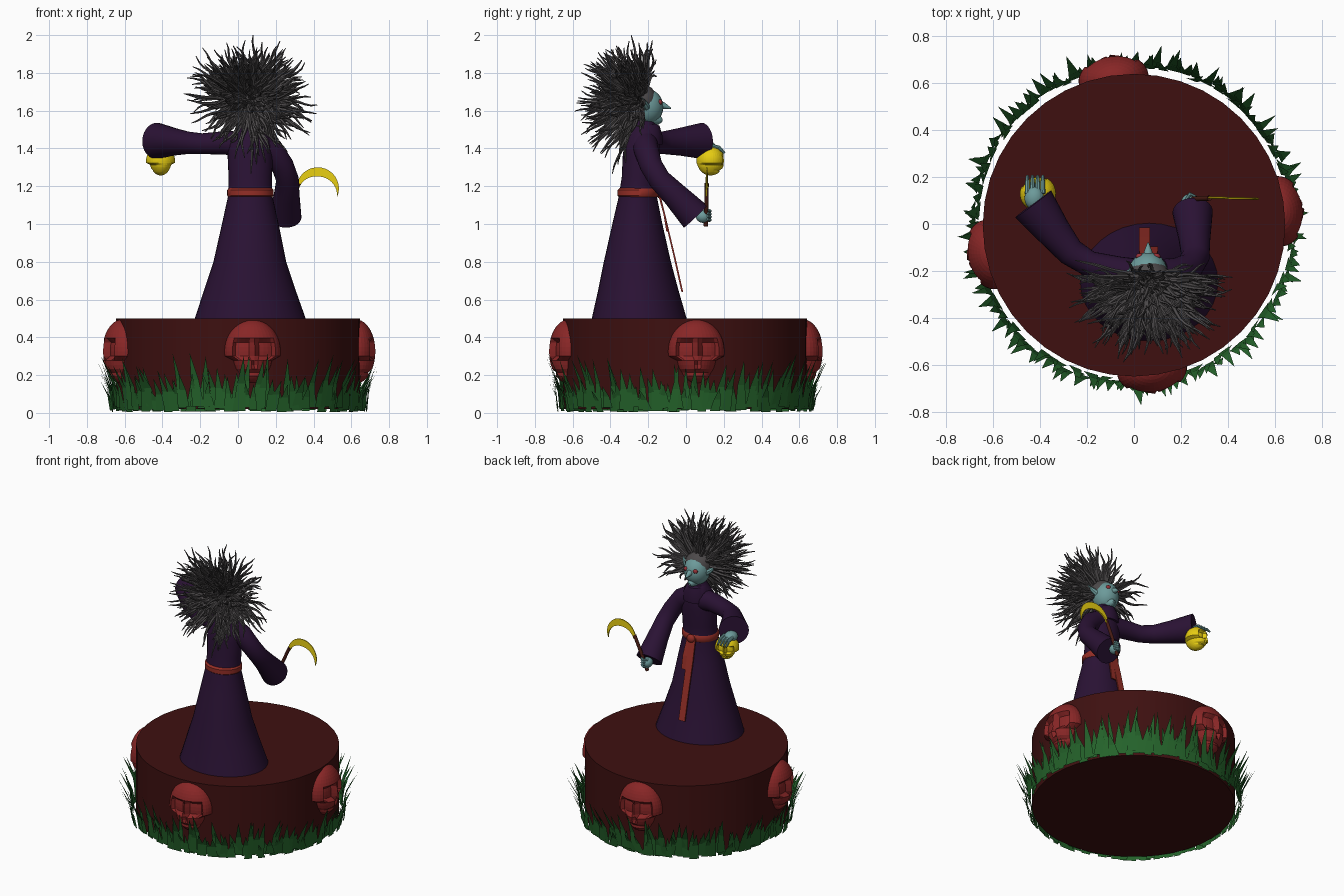
import bpy, bmesh, math, random
from mathutils import Vector, Matrix

if "Cube" in bpy.data.objects:
    bpy.data.objects.remove(bpy.data.objects["Cube"])
random.seed(7)


def mat(name, r, g, b):
    m = bpy.data.materials.new(name)
    lin = lambda c: (c / 255 / 12.92) if c < 11 else ((c / 255 + 0.055) / 1.055) ** 2.4
    m.diffuse_color = (lin(r), lin(g), lin(b), 1)
    m.use_nodes = True
    m.node_tree.nodes["Principled BSDF"].inputs["Base Color"].default_value = m.diffuse_color
    return m


BASE = mat("dark_maroon", 62, 16, 16)
BONE = mat("skull_red", 136, 38, 38)
ROBE = mat("deep_purple", 42, 18, 52)
SASH = mat("sash_red", 148, 46, 38)
GOLD = mat("gold", 230, 204, 18)
SKIN = mat("pale_teal", 108, 154, 154)
HAIR = mat("charcoal", 76, 73, 74)
GRASS = mat("grass_green", 36, 98, 42)
WOOD = mat("handle_brown", 72, 28, 20)
EYE = mat("eye_red", 150, 50, 56)


def finish(bm, name, material, smooth=True, fix=True):
    if fix:
        bmesh.ops.recalc_face_normals(bm, faces=bm.faces)
    me = bpy.data.meshes.new(name)
    bm.to_mesh(me)
    bm.free()
    me.materials.append(material)
    ob = bpy.data.objects.new(name, me)
    bpy.context.collection.objects.link(ob)
    if smooth:
        bpy.context.view_layer.objects.active = ob
        ob.select_set(True)
        bpy.ops.object.shade_smooth_by_angle(angle=math.radians(40))
        ob.select_set(False)
    return ob


def skin_rings(bm, rings):
    vs = [[bm.verts.new(p) for p in r] for r in rings]
    n = len(vs[0])
    for a, b in zip(vs, vs[1:]):
        for i in range(n):
            bm.faces.new((a[i], a[(i + 1) % n], b[(i + 1) % n], b[i]))
    bm.faces.new(vs[0][::-1])
    bm.faces.new(vs[-1])


def tube(bm, pts, radii, sides=16):
    pts = [Vector(p) for p in pts]
    rings = []
    side = None
    for i, p in enumerate(pts):
        t = (pts[min(i + 1, len(pts) - 1)] - pts[max(i - 1, 0)]).normalized()
        if side is None:
            side = t.orthogonal()
        side = (side - t * side.dot(t)).normalized()
        up = t.cross(side)
        rings.append([p + radii[i] * (side * math.cos(a) + up * math.sin(a))
                      for a in (k * math.tau / sides for k in range(sides))])
    skin_rings(bm, rings)


def tube_part(name, material, pts, radii, sides=16):
    bm = bmesh.new()
    tube(bm, pts, radii, sides)
    return finish(bm, name, material)


def lathe(name, material, rows, sides=32):
    # rows are (z, xmin, xmax, ymin, ymax) ellipses
    bm = bmesh.new()
    skin_rings(bm, [[((x0 + x1) / 2 + (x1 - x0) / 2 * math.cos(k * math.tau / sides),
                      (y0 + y1) / 2 + (y1 - y0) / 2 * math.sin(k * math.tau / sides), z)
                     for k in range(sides)] for z, x0, x1, y0, y1 in rows])
    return finish(bm, name, material)


def ball(name, material, c, r, seg=20):
    bm = bmesh.new()
    bmesh.ops.create_uvsphere(bm, u_segments=seg, v_segments=seg // 2 + 2, radius=1)
    bmesh.ops.transform(bm, verts=bm.verts, matrix=Matrix.Translation(c) @ Matrix.Diagonal((*r, 1)))
    return finish(bm, name, material)


def skull(name, material, c, size, turn):
    # unit skull faces +y, with sockets, nose hole, teeth and a narrow jaw pushed in by rule
    bm = bmesh.new()
    bmesh.ops.create_uvsphere(bm, u_segments=36, v_segments=22, radius=1)
    for v in bm.verts:
        x, y, z = v.co
        if z < -0.25:
            v.co.x *= 0.72
        if y > 0:
            if 0.15 < abs(x) < 0.66 and -0.22 < z < 0.4:
                v.co.y -= 0.3
            elif abs(x) < 0.13 and -0.5 < z < -0.25:
                v.co.y -= 0.2
            elif -0.75 < z < -0.62:
                v.co.y -= 0.12
    bmesh.ops.transform(bm, verts=bm.verts, matrix=Matrix.Translation(c) @
                        Matrix.Rotation(turn, 4, 'Z') @ Matrix.Diagonal((*size, 1)))
    return finish(bm, name, material, smooth=False)


# round plinth
lathe("plinth", BASE, [(0.02, -.645, .645, -.65, .64), (0.5, -.645, .645, -.65, .64)], 40)

# four skulls set in the plinth wall
for i, deg in enumerate((5, 98, 192, 277)):
    a = math.radians(deg)
    skull(f"plinth_skull_{i + 1}", BONE, (0.625 * math.cos(a), 0.625 * math.sin(a), 0.325),
          (0.15, 0.105, 0.17), a - math.pi / 2)

# ring of grass blades leaning outward
bm = bmesh.new()
for i in range(190):
    a = (i + random.uniform(-.4, .4)) * math.tau / 190
    rad = random.uniform(.66, .685)
    h = random.uniform(.1, .29)
    lean = h * random.uniform(.15, .38)
    tw = random.uniform(-.04, .04)
    z0 = random.uniform(.005, .035)
    w = random.uniform(.022, .034)
    out, tan = Vector((math.cos(a), math.sin(a), 0)), Vector((-math.sin(a), math.cos(a), 0))
    row = []
    for t, ww in ((0, 1), (.5, .65)):
        c = out * (rad + lean * t * t) + tan * tw * t + Vector((0, 0, z0 + h * t))
        row.append((bm.verts.new(c - tan * w * ww), bm.verts.new(c + tan * w * ww)))
    tip = bm.verts.new(out * (rad + lean) + tan * tw + Vector((0, 0, z0 + h)))
    bm.faces.new((row[0][0], row[0][1], row[1][1], row[1][0]))
    bm.faces.new((row[1][0], row[1][1], tip))
finish(bm, "grass_ring", GRASS, smooth=False, fix=False)

# robe, collar and belt
lathe("robe", ROBE, [
    (.495, -.23, .36, -.5, .005), (.65, -.18, .305, -.465, -.04), (.8, -.13, .255, -.435, -.08),
    (1.0, -.085, .215, -.39, -.125), (1.15, -.052, .182, -.355, -.155), (1.25, -.05, .18, -.34, -.15),
    (1.36, -.055, .185, -.335, -.14), (1.44, -.05, .18, -.325, -.14), (1.5, -.01, .14, -.3, -.15),
    (1.55, .02, .11, -.27, -.17)])
lathe("collar", ROBE, [(1.42, -.03, .155, -.31, -.125), (1.47, -.025, .15, -.3, -.125),
                       (1.52, 0, .125, -.28, -.14), (1.53, .02, .11, -.27, -.16)], 20)
lathe("belt", SASH, [(1.14, -.05, .18, -.35, -.155), (1.15, -.057, .189, -.363, -.147),
                     (1.18, -.057, .189, -.363, -.147), (1.19, -.05, .18, -.35, -.155)])


# sash tails hang over the robe front
def strip(name, pts, w):
    bm = bmesh.new()
    skin_rings(bm, [[(x - w, y - .004, z), (x + w, y - .004, z), (x + w, y + .005, z), (x - w, y + .005, z)]
                    for x, y, z in pts])
    finish(bm, name, SASH, smooth=False)


strip("sash_long_tail", [(.05, -.145, 1.17), (.045, -.11, 1.03), (.045, -.06, .82), (.045, -.02, .64)], .024)
strip("sash_short_tail", [(.075, -.145, 1.16), (.085, -.115, 1.05), (.085, -.1, .96)], .018)
ball("sash_knot", SASH, (.06, -.14, 1.165), (.03, .02, .028), 12)

# sleeves: shoulder, elbow, flared cuff
tube_part("left_sleeve", ROBE,
          [(.03, -.22, 1.42), (-.07, -.2, 1.43), (-.19, -.17, 1.425), (-.27, -.12, 1.43), (-.34, -.035, 1.435),
           (-.43, .085, 1.44)], [.07, .062, .055, .06, .073, .096], 24)
tube_part("right_sleeve", ROBE,
          [(.1, -.22, 1.43), (.18, -.21, 1.39), (.235, -.185, 1.31), (.262, -.14, 1.235), (.258, -.06, 1.155),
           (.25, .05, 1.04)], [.07, .065, .06, .06, .068, .086], 24)

# hands with fingers
ball("left_hand", SKIN, (-.425, .11, 1.405), (.042, .05, .035))
ball("right_hand", SKIN, (.235, .09, 1.04), (.034, .038, .034))
for i in range(4):
    x = -.455 + i * .022
    tube_part(f"left_finger_{i + 1}", SKIN, [(x, .13, 1.415), (x, .175, 1.405), (x, .205, 1.375)],
              [.011, .01, .006], 8)
    d = -.024 + i * .016
    tube_part(f"right_finger_{i + 1}", SKIN, [(.22, .1, 1.04 + d), (.24, .128, 1.045 + d), (.265, .115, 1.05 + d)],
              [.009, .009, .006], 8)

# gold skull held in the left hand
skull("held_skull", GOLD, (-.41, .13, 1.335), (.077, .075, .078), math.radians(20))

# sickle
tube_part("sickle_handle", WOOD, [(.225, .105, .99), (.27, .108, 1.1), (.322, .11, 1.215)], [.012, .011, .011], 10)
bm = bmesh.new()
rings = []
for i in range(25):
    t = i / 24
    a = math.radians(178 - 200 * t)
    w = .014 + .04 * math.sin(math.pi * t) - .013 * t
    ro = .112
    y = .113 - .006 * t
    ca, sa = math.cos(a), math.sin(a)
    rings.append([(.422 + r * ca, yy, 1.188 + r * sa) for r, yy in
                  ((ro, y - .003), (ro, y + .003), (ro - w, y + .005), (ro - w, y - .005))])
skin_rings(bm, rings)
finish(bm, "sickle_blade", GOLD)

# head, pointed nose, ears and eyes
ball("head", SKIN, (.06, -.21, 1.62), (.084, .09, .096), 24)
tube_part("nose", SKIN, [(.06, -.15, 1.635), (.06, -.115, 1.625), (.06, -.08, 1.612)], [.026, .017, .003], 10)
tube_part("chin", SKIN, [(.06, -.18, 1.56), (.06, -.14, 1.55), (.06, -.125, 1.548)], [.04, .024, .008], 10)
for s, side in ((-1, "left"), (1, "right")):
    ball(side + "_eye", EYE, (.06 + s * .036, -.138, 1.645), (.017, .013, .015), 12)
    tube_part(side + "_ear", SKIN, [(.06 + s * .07, -.21, 1.62), (.06 + s * .1, -.22, 1.64),
                                    (.06 + s * .125, -.235, 1.67)], [.022, .016, .002], 8)

# wild mane of wiggling strands, leaving the face clear
bm = bmesh.new()
root = Vector((.065, -.235, 1.65))
made = 0
while made < 330:
    d = Vector([random.gauss(0, 1) for _ in range(3)]).normalized()
    if d.y > (.3 if d.z > .45 else .08) or (d.z < -.6 and d.y > -.3):
        continue
    made += 1
    length = random.uniform(.24, .375) * (.94 if d.z > .7 else 1)
    s1 = d.orthogonal().normalized()
    s2 = d.cross(s1)
    ph, ph2 = random.uniform(0, 6.28), random.uniform(0, 6.28)
    amp = random.uniform(.008, .02)
    bend = random.uniform(-.05, .03)
    pts, rad = [], []
    for k in range(10):
        t = k / 9
        pts.append(root + d * (.06 + (length - .06) * t) + Vector((0, 0, bend * t * t))
                   + (s1 * math.sin(ph + 8 * t) + s2 * math.sin(ph2 + 7 * t)) * amp * t)
        rad.append(.0105 * (1 - t) ** .6 + .002)
    tube(bm, pts, rad, 5)
finish(bm, "hair_strands", HAIR)
ball("scalp", HAIR, (.063, -.235, 1.65), (.093, .085, .09), 16)
